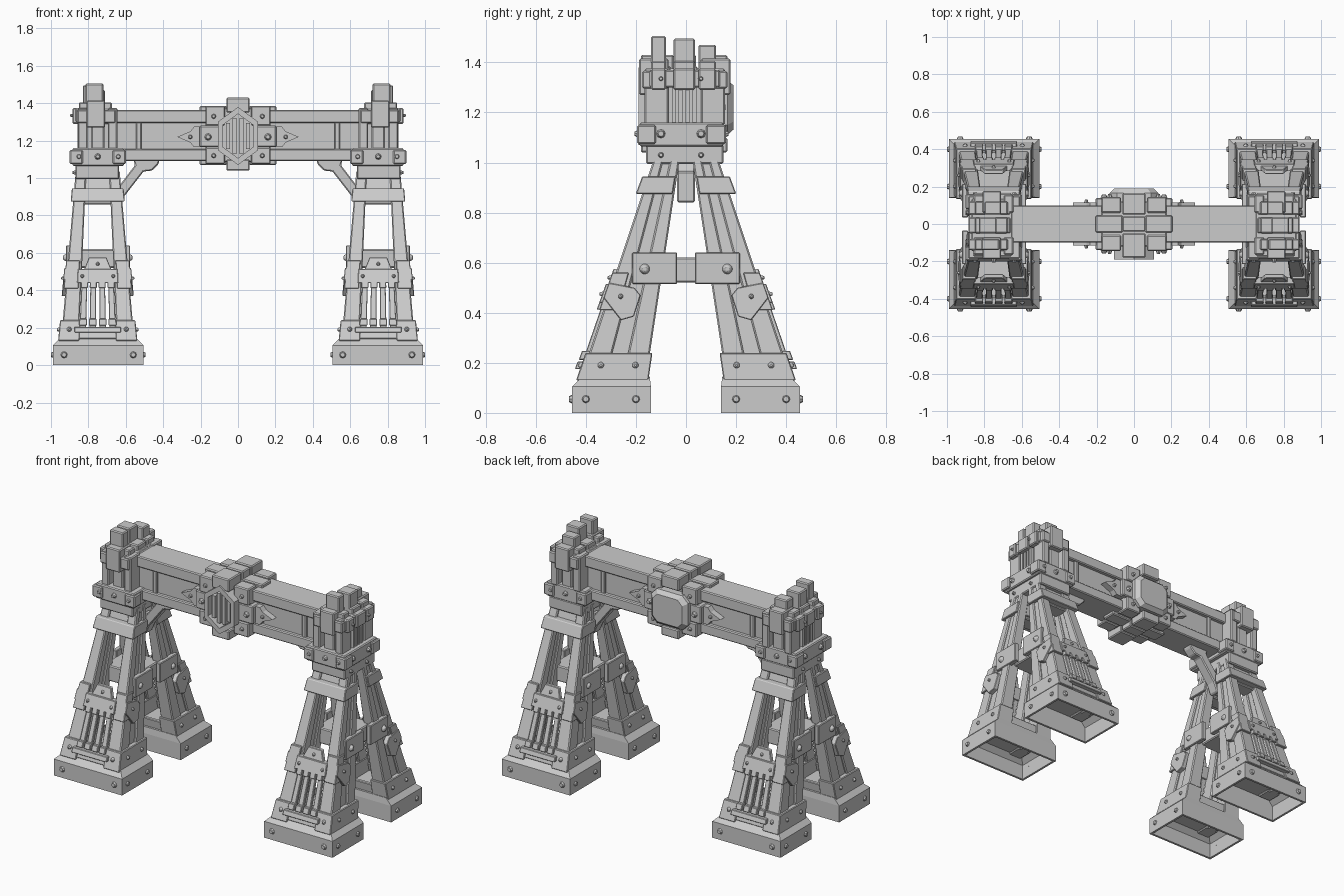
import bpy, bmesh, math
from mathutils import Matrix, Vector

cube = bpy.data.objects.get("Cube")
if cube:
    bpy.data.objects.remove(cube, do_unlink=True)

GREY = (0.6, 0.6, 0.6, 1)
stone = bpy.data.materials.new("stone_grey")
stone.use_nodes = True
stone.diffuse_color = GREY
bsdf = stone.node_tree.nodes["Principled BSDF"]
bsdf.inputs["Base Color"].default_value = GREY
bsdf.inputs["Roughness"].default_value = 0.8


def finish(name, bm, mirror="", bevel=0.006, shell=0):
    """Turn a bmesh into an object with optional shell, bevel and mirror."""
    bmesh.ops.recalc_face_normals(bm, faces=bm.faces)
    mesh = bpy.data.meshes.new(name)
    bm.to_mesh(mesh)
    bm.free()
    mesh.materials.append(stone)
    ob = bpy.data.objects.new(name, mesh)
    bpy.context.collection.objects.link(ob)
    if shell:
        ob.modifiers.new("shell", "SOLIDIFY").thickness = shell
    if bevel:
        mod = ob.modifiers.new("worn_edges", "BEVEL")
        mod.width, mod.segments = bevel, 1
    if mirror:
        mod = ob.modifiers.new("mirror", "MIRROR")
        mod.use_axis = ("x" in mirror, "y" in mirror, False)
        mod.use_mirror_merge = False


def loft(bm, low, high):
    """Solid between two matching rings of points."""
    a, b = ([bm.verts.new(p) for p in ring] for ring in (low, high))
    n = len(a)
    for i in range(n):
        bm.faces.new((a[i], a[(i + 1) % n], b[(i + 1) % n], b[i]))
    bm.faces.new(a)
    bm.faces.new(b)


def rect(x, y, z):
    return [(x[0], y[0], z), (x[1], y[0], z), (x[1], y[1], z), (x[0], y[1], z)]


def box(bm, x, y, z):
    loft(bm, rect(x, y, z[0]), rect(x, y, z[1]))


def plate(bm, outline, y0, y1, shrink=1, centre=(0, 0)):
    """Outline in x and z, extruded along y, with the far end scaled."""
    cx, cz = centre
    loft(bm, [(x, y0, z) for x, z in outline],
         [(cx + (x - cx) * shrink, y1, cz + (z - cz) * shrink) for x, z in outline])


def rivet(bm, loc, axis, r=0.018):
    turn = Vector((0, 0, 1)).rotation_difference(Vector(axis)).to_matrix().to_4x4()
    bmesh.ops.create_cone(bm, cap_ends=True, segments=8, radius1=r, radius2=r * 0.5,
                          depth=0.024, matrix=Matrix.Translation(loc) @ turn)


def leg_point(u, v, z):
    """Point on the leaning leg: u across, v from inner to outer face."""
    t = (z - 0.2) / 0.75
    inner, outer = 0.15 - 0.115 * t, 0.40 - 0.25 * t
    return Vector((0.75 + u * (0.19 - 0.065 * t), inner + v * (outer - inner), z))


def leg_box(bm, u, v, z):
    loft(bm, *([leg_point(a, b, h) for a, b, _ in rect(u, v, 0)] for h in z))


def leg_side_plate(bm, s, outline):
    """Plate on the leg's side face; outline is in v and z."""
    loft(bm, *([leg_point(s * u, v, z) for v, z in outline] for u in (0.9, 1.1)))


def regular(n, rx, rz, start=0):
    return [(rx * math.cos(start + i * math.tau / n), 1.225 + rz * math.sin(start + i * math.tau / n))
            for i in range(n)]


# Hollow feet with sloped shoulders
bm = bmesh.new()
x, y = (0.505, 0.99), (0.14, 0.455)
foot = rect(x, y, 0), rect(x, y, 0.105), rect((0.545, 0.95), (0.145, 0.415), 0.145)
rings = [[bm.verts.new(p) for p in ring] for ring in foot]
for a, b in zip(rings, rings[1:]):
    for i in range(4):
        bm.faces.new((a[i], a[(i + 1) % 4], b[(i + 1) % 4], b[i]))
bm.faces.new(rings[-1])
finish("feet", bm, "xy", 0, 0.02)
bm = bmesh.new()
for s in (0.2, 0.4):
    rivet(bm, (0.988, s, 0.055), (1, 0, 0), 0.022)
    rivet(bm, (0.507, s, 0.055), (-1, 0, 0), 0.022)
for s in (0.56, 0.93):
    rivet(bm, (s, 0.455, 0.055), (0, 1, 0), 0.024)
finish("foot_rivets", bm, "xy", 0)

# Leaning legs: corner posts with recessed side panels and a solid head
bm = bmesh.new()
for s in (-1, 1):
    for v in ((0, 0.36), (0.62, 1)):
        leg_box(bm, sorted((s * 0.52, s)), v, (0.12, 1.04))
    leg_box(bm, sorted((s * 0.6, s * 0.93)), (0.3, 0.7), (0.12, 1.04))
leg_box(bm, (-0.6, 0.6), (0.12, 0.88), (0.86, 1.04))
finish("leg_posts", bm, "xy")

# Ankle clamps and upper collars
bm = bmesh.new()
for s in (-1, 1):
    leg_box(bm, sorted((s * 0.5, s * 1.08)), (-0.04, 1.06), (0.13, 0.24))
    for v in (0.2, 0.75):
        rivet(bm, leg_point(s * 1.08, v, 0.19), (s, 0, 0))
    rivet(bm, leg_point(s * 0.8, 1.06, 0.19), (0, 1, 0))
for v in ((0.0, 0.1), (0.92, 1.02)):
    leg_box(bm, (-0.55, 0.55), v, (0.14, 0.2))
leg_box(bm, (-1.1, 1.1), (0.05, 1.2), (0.875, 0.945))
finish("leg_clamps", bm, "xy", 0.004)

# Barred guards on the outer leg faces, with pointed side plates
bm = bmesh.new()
leg_box(bm, (-0.65, 0.65), (0.93, 1.13), (0.44, 0.515))
loft(bm, *([leg_point(u, v, z) for u, z in ((-0.45, 0.51), (0.45, 0.51), (0.3, 0.575), (-0.3, 0.575))]
           for v in (0.95, 1.08)))
leg_box(bm, (-0.65, 0.65), (0.98, 1.14), (0.175, 0.205))
for u in (-0.42, -0.14, 0.14, 0.42):
    leg_box(bm, (u - 0.09, u + 0.09), (0.96, 1.06), (0.19, 0.46))
    for z in (0.23, 0.43):
        leg_box(bm, (u - 0.11, u + 0.11), (0.96, 1.13), (z - 0.018, z + 0.018))
for s in (-1, 1):
    leg_box(bm, sorted((s * 0.6, s * 1.06)), (0.72, 1.08), (0.41, 0.56))
    leg_side_plate(bm, s, [(1.08, 0.46), (0.62, 0.37), (0.4, 0.385), (0.36, 0.47), (0.52, 0.5), (1.08, 0.52)])
    rivet(bm, leg_point(s * 1.1, 0.75, 0.465), (s, 0, 0), 0.014)
    rivet(bm, leg_point(s * 0.5, 1.13, 0.475), (0, 1, 0), 0.014)
rivet(bm, leg_point(0, 1.08, 0.54), (0, 1, 0), 0.014)
finish("leg_guards", bm, "xy", 0.003)

# Cross ties between front and back legs, with gusset plates
bm = bmesh.new()
box(bm, (0.63, 0.87), (-0.12, 0.12), (0.52, 0.62))
finish("cross_ties", bm, "x")
bm = bmesh.new()
for x, s in ((0.905, 1), (0.595, -1)):
    box(bm, (x - 0.018, x + 0.014), (0.035, 0.215), (0.515, 0.64))
    rivet(bm, (x + s * 0.018, 0.165, 0.575), (s, 0, 0), 0.026)
finish("gusset_plates", bm, "xy", 0.004)

# Tower heads: saddle, uprights, bands and crenel posts
bm = bmesh.new()
box(bm, (0.635, 0.87), (-0.16, 0.15), (0.995, 1.07))
box(bm, (0.61, 0.885), (-0.185, 0.15), (1.065, 1.16))
for x in ((0.6, 0.67), (0.83, 0.9)):
    for y in ((-0.195, -0.12), (0.08, 0.16)):
        box(bm, x, y, (1.075, 1.15))
box(bm, (0.665, 0.835), (-0.11, 0.11), (1.15, 1.37))
finish("tower_saddles", bm, "x")
bm = bmesh.new()
for near, far, s in ((0.07, 0.165, -1), (0.06, 0.155, 1)):
    y = sorted((s * near, s * far))
    for x in ((0.645, 0.695), (0.805, 0.855)):
        box(bm, x, y, (1.15, 1.375))
    box(bm, (0.715, 0.785), sorted((s * near, s * (far - 0.015))), (1.15, 1.3))
    box(bm, (0.655, 0.86), sorted((s * near, s * (far + 0.01))), (1.295, 1.365))
    box(bm, (0.71, 0.81), sorted((s * near, s * (far + 0.022))), (1.27, 1.415))
finish("tower_uprights", bm, "x")
bm = bmesh.new()
for y, x, top in (((-0.14, -0.08), (0.72, 0.815), 1.505),
                  ((-0.05, 0.035), (0.735, 0.83), 1.495),
                  ((0.05, 0.12), (0.71, 0.8), 1.47)):
    box(bm, x, y, (1.36, top))
    box(bm, (0.66, 0.885), y, (1.29, 1.375))
    box(bm, (0.675, 0.85), y, (1.36, 1.405))
box(bm, (0.65, 0.87), (-0.145, 0.135), (1.3, 1.37))
finish("tower_crenels", bm, "x")
bm = bmesh.new()
for i in range(4):
    y = -0.048 + i * 0.027
    box(bm, (0.83, 0.858), (y - 0.008, y + 0.008), (1.15, 1.31))
for y in (-0.1, 0.06):
    rivet(bm, (0.888, y, 1.115), (1, 0, 0), 0.022)
    rivet(bm, (0.885, y, 1.335), (1, 0, 0), 0.012)
    rivet(bm, (0.873, y, 1.03), (1, 0, 0), 0.014)
for x in (0.64, 0.75, 0.85):
    rivet(bm, (x, -0.193, 1.115), (0, -1, 0))
    rivet(bm, (x, 0.157, 1.115), (0, 1, 0))
finish("tower_grilles_and_rivets", bm, "x", 0)

# Diagonal braces under the beam
bm = bmesh.new()
plate(bm, [(0.42, 1.1), (0.425, 1.075), (0.46, 1.04), (0.505, 1.035), (0.61, 0.9), (0.635, 0.84),
           (0.66, 0.84), (0.66, 0.965), (0.63, 0.965), (0.55, 1.07), (0.56, 1.1)], -0.035, 0.035)
finish("corner_braces", bm, "x")

# Flanged main beam with ribs
bm = bmesh.new()
for z in ((1.09, 1.155), (1.295, 1.365)):
    box(bm, (-0.66, 0.66), (-0.1, 0.1), z)
box(bm, (-0.66, 0.66), (-0.075, 0.075), (1.14, 1.31))
for s in (-0.53, 0.53):
    box(bm, (s - 0.015, s + 0.015), (-0.09, 0.09), (1.14, 1.31))
finish("main_beam", bm)

# Centre clasp wrapped round the beam
bm = bmesh.new()
box(bm, (-0.175, 0.175), (-0.12, 0.12), (1.085, 1.375))
for s in (-1, 1):
    for y in ((-0.145, -0.06), (0.06, 0.145)):
        for z in ((1.075, 1.165), (1.28, 1.385)):
            box(bm, sorted((s * 0.07, s * 0.175)), y, z)
    box(bm, sorted((s * 0.06, s * 0.205)), (-0.045, 0.045), (1.07, 1.385))
    box(bm, sorted((s * 0.1, s * 0.205)), (-0.14, 0.14), (1.165, 1.28))
for y in ((-0.18, -0.05), (-0.04, 0.04), (0.05, 0.165)):
    for z in ((1.04, 1.1), (1.35, 1.43)):
        box(bm, (-0.062, 0.062), y, z)
finish("centre_clasp", bm)

# Pointed strap plates either side of the clasp
bm = bmesh.new()
strap = [(0.19, 1.165), (0.235, 1.165), (0.255, 1.19), (0.325, 1.22), (0.255, 1.25),
         (0.235, 1.275), (0.19, 1.275)]
for s in (-1, 1):
    plate(bm, strap, s * 0.06, s * 0.115)
    rivet(bm, (0.255, s * 0.118, 1.22), (0, s, 0), 0.014)
    rivet(bm, (0.16, s * 0.145, 1.22), (0, s, 0), 0.022)
    for z in (1.12, 1.33):
        rivet(bm, (0.13, s * 0.148, z), (0, s, 0), 0.016)
finish("strap_plates", bm, "x", 0)

# Front hexagonal medallion: rim, recess and vertical bars
bm = bmesh.new()
outer, inner = regular(6, 0.122, 0.155, math.pi / 6), regular(6, 0.094, 0.118, math.pi / 6)
for i in range(6):
    j = (i + 1) % 6
    plate(bm, [outer[i], outer[j], inner[j], inner[i]], -0.1, -0.19)
plate(bm, inner, -0.1, -0.14)
finish("medallion_rim", bm, bevel=0)
bm = bmesh.new()
for x in (-0.054, -0.018, 0.018, 0.054):
    h = 0.108 - abs(x) * 0.7
    box(bm, (x - 0.011, x + 0.011), (-0.172, -0.13), (1.225 - h, 1.225 + h))
finish("medallion_bars", bm, bevel=0)

# Back cover plate with cut corners and sloped edge
bm = bmesh.new()
cover = [(-0.13, 1.15), (-0.09, 1.11), (0.09, 1.11), (0.13, 1.15),
         (0.13, 1.29), (0.09, 1.33), (-0.09, 1.33), (-0.13, 1.29)]
plate(bm, cover, 0.1, 0.165)
plate(bm, cover, 0.165, 0.19, 0.8, (0, 1.22))
finish("back_cover", bm, bevel=0)
